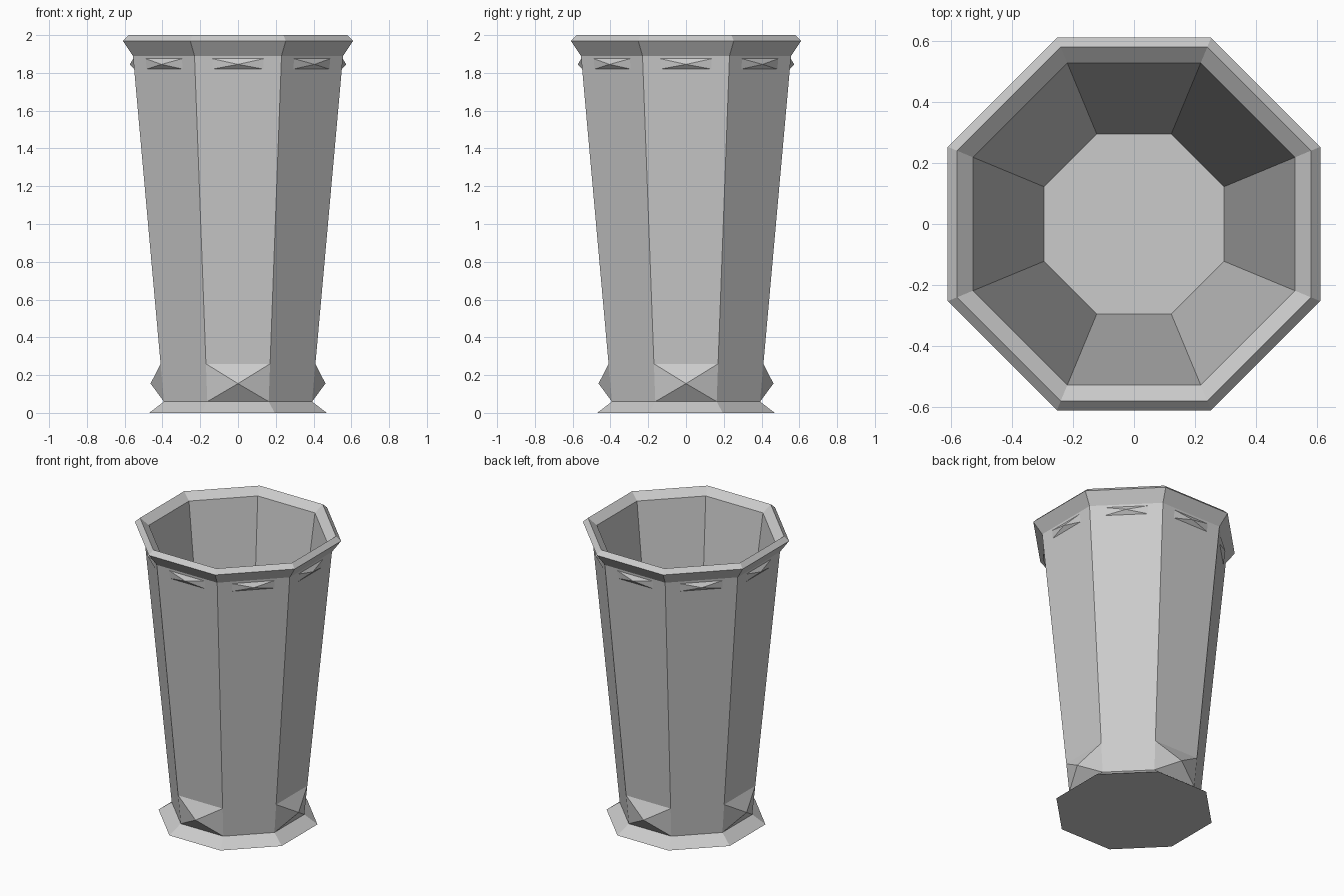
import bpy, bmesh, math
from mathutils import Matrix

if "Cube" in bpy.data.objects:
    bpy.data.objects.remove(bpy.data.objects["Cube"])

T = math.tan(math.pi / 8)  # half side of an octagon per unit of apothem


def make_object(name, bm):
    bmesh.ops.recalc_face_normals(bm, faces=bm.faces)
    mesh = bpy.data.meshes.new(name)
    bm.to_mesh(mesh)
    bm.free()
    ob = bpy.data.objects.new(name, mesh)
    bpy.context.collection.objects.link(ob)


def octagon_lathe(name, profile):
    """Loft octagonal rings given as (apothem, z), capped at both ends."""
    bm = bmesh.new()
    rings = []
    for apothem, z in profile:
        r = apothem / math.cos(math.pi / 8)
        rings.append([bm.verts.new((r * math.cos((i + .5) * math.pi / 4),
                                    r * math.sin((i + .5) * math.pi / 4), z))
                      for i in range(8)])
    for a, b in zip(rings, rings[1:]):
        for i in range(8):
            j = (i + 1) % 8
            bm.faces.new((a[i], a[j], b[j], b[i]))
    bm.faces.new(rings[0])
    bm.faces.new(rings[-1])
    make_object(name, bm)


def wall(z):
    """Apothem of the outer tapered wall at height z."""
    return 0.392 + (z - 0.06) * (0.556 - 0.392) / 1.83


def studs(name, count, z0, z1, apex_z, apex_y, half=None):
    """Ring of four-sided pyramids lying on the outer wall."""
    bm = bmesh.new()
    for k in range(count):
        rot = Matrix.Rotation(k * math.tau / count, 4, 'Z')
        base = []
        for sx, z in ((-1, z0), (1, z0), (1, z1), (-1, z1)):
            w = half or wall(z) * T
            base.append(bm.verts.new(rot @ Matrix.Translation((sx * w, -wall(z), z)).translation))
        tip = bm.verts.new(rot @ Matrix.Translation((0, -apex_y, apex_z)).translation)
        for i in range(4):
            bm.faces.new((base[i], base[(i + 1) % 4], tip))
        bm.faces.new(base)
    make_object(name, bm)


# Hollow vase: foot, tapered wall, flared rim, inner wall and floor
octagon_lathe("vase_body", [
    (0.47, 0), (wall(0.06), 0.06), (wall(1.89), 1.89), (0.61, 1.97),
    (0.58, 2.0), (0.527, 1.955), (0.295, 0.08)])

# Large pyramids above the foot, on the four main sides
studs("base_studs", 4, 0.06, 0.26, 0.155, 0.463)

# Small flat pyramids below the rim, on all eight sides
studs("rim_studs", 8, 1.82, 1.875, 1.845, 0.573, half=0.135)
